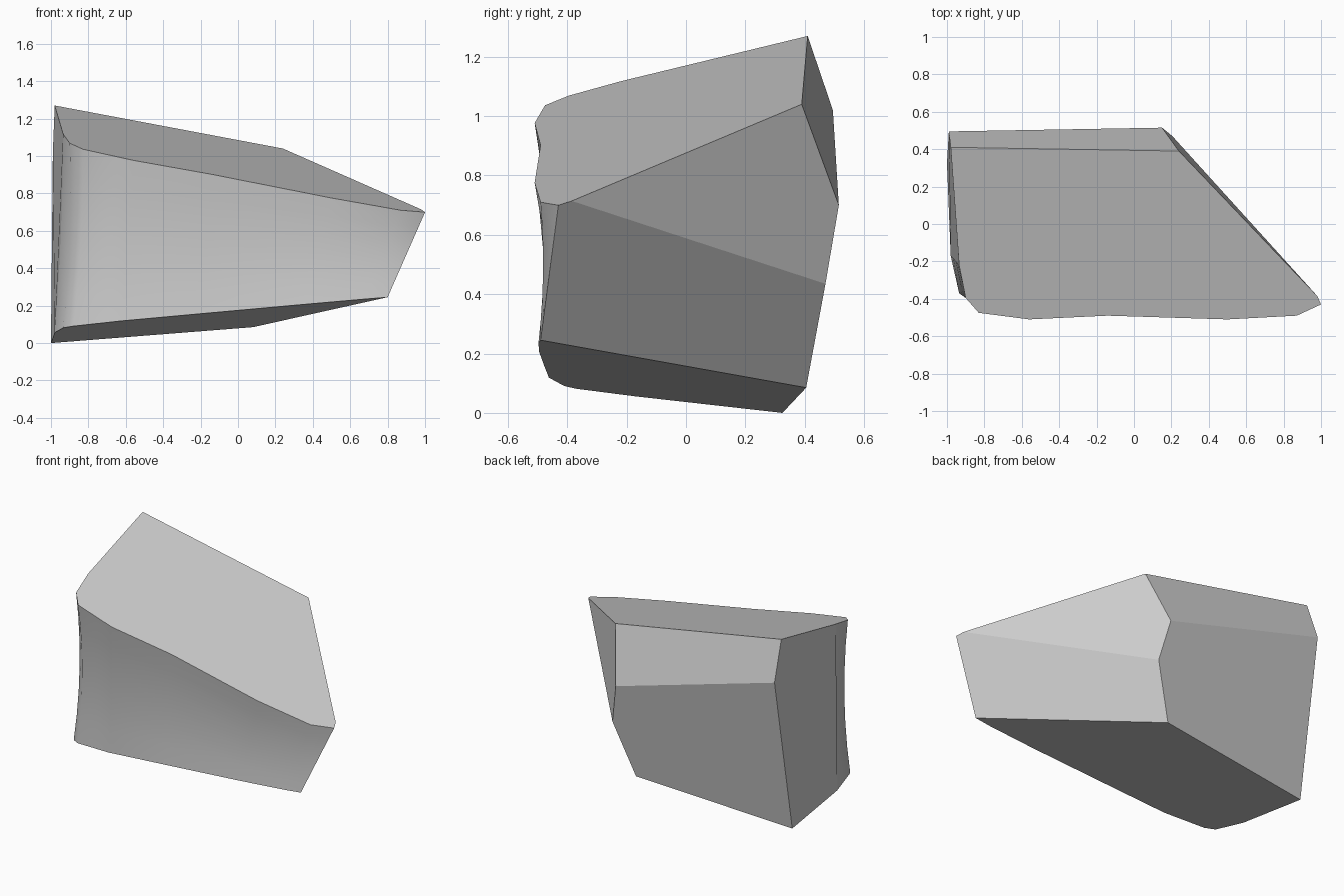
import bpy, bmesh
from mathutils import Vector

if "Cube" in bpy.data.objects:
    bpy.data.objects.remove(bpy.data.objects["Cube"])

bm = bmesh.new()


def top_z(x, y):
    return 1.04 - 0.19 * (x - 0.24) + 0.239 * (y - 0.39)


def base_z(x, y):
    return max(0.0, 0.0868 * (x + 1) - 0.109 * (y - 0.325))


def vert(x, y, z):
    return bm.verts.new((x, y, z))


# Back and right corners of the faceted block
top_left = vert(-0.98, 0.41, 1.27)
top_right = vert(0.24, 0.39, 1.04)
top_side = vert(0.98, -0.385, top_z(0.98, -0.385))
back_left = vert(-0.99, 0.495, 1.02)
back_right = vert(0.15, 0.515, 0.70)
side_crease = vert(0.205, 0.47, 0.435)
base_left = vert(-1.0, 0.325, 0.0)
base_right = vert(0.08, 0.405, 0.085)

# Dished front wall: columns of (top x, top y, base x, base y, dish x, dish y)
columns = [
    (-0.935, -0.22, -0.980, -0.17, 0.01, 0.00),
    (-0.900, -0.395, -0.935, -0.37, 0.02, 0.02),
    (-0.830, -0.475, -0.880, -0.41, 0.015, 0.025),
    (-0.560, -0.51, -0.620, -0.462, 0.0, 0.025),
    (-0.140, -0.49, -0.200, -0.477, 0.0, 0.02),
    (0.500, -0.51, 0.350, -0.495, 0.0, 0.025),
    (0.870, -0.49, 0.680, -0.497, 0.0, 0.012),
    (1.000, -0.43, 0.800, -0.49, 0.0, 0.0),
]
ROWS = 6
wall = []
for tx, ty, bx, by, dx, dy in columns:
    t, b = Vector((tx, ty, top_z(tx, ty))), Vector((bx, by, base_z(bx, by)))
    col = []
    for r in range(ROWS + 1):
        f = r / ROWS
        col.append(bm.verts.new(t.lerp(b, f) + Vector((dx, dy, 0)) * 4 * f * (1 - f)))
    wall.append(col)

for left, right in zip(wall, wall[1:]):
    for r in range(ROWS):
        face = bm.faces.new((left[r], left[r + 1], right[r + 1], right[r]))
        face.smooth = True

# Flat facets
top_edge = [c[0] for c in wall]
base_edge = [c[-1] for c in wall]
facets = [
    [top_left] + top_edge + [top_side, top_right],
    [base_left, base_right] + base_edge[::-1],
    [top_left, top_right, back_right, back_left],
    [back_left, back_right, side_crease, base_right, base_left],
    [top_right, top_side, side_crease, back_right],
    [top_side] + wall[-1] + [base_right, side_crease],
    [top_left, back_left, base_left] + wall[0][::-1],
]
for f in facets:
    bm.faces.new(f)

bmesh.ops.recalc_face_normals(bm, faces=bm.faces)
mesh = bpy.data.meshes.new("rock_block")
bm.to_mesh(mesh)
bm.free()
rock = bpy.data.objects.new("rock_block", mesh)
bpy.context.collection.objects.link(rock)
